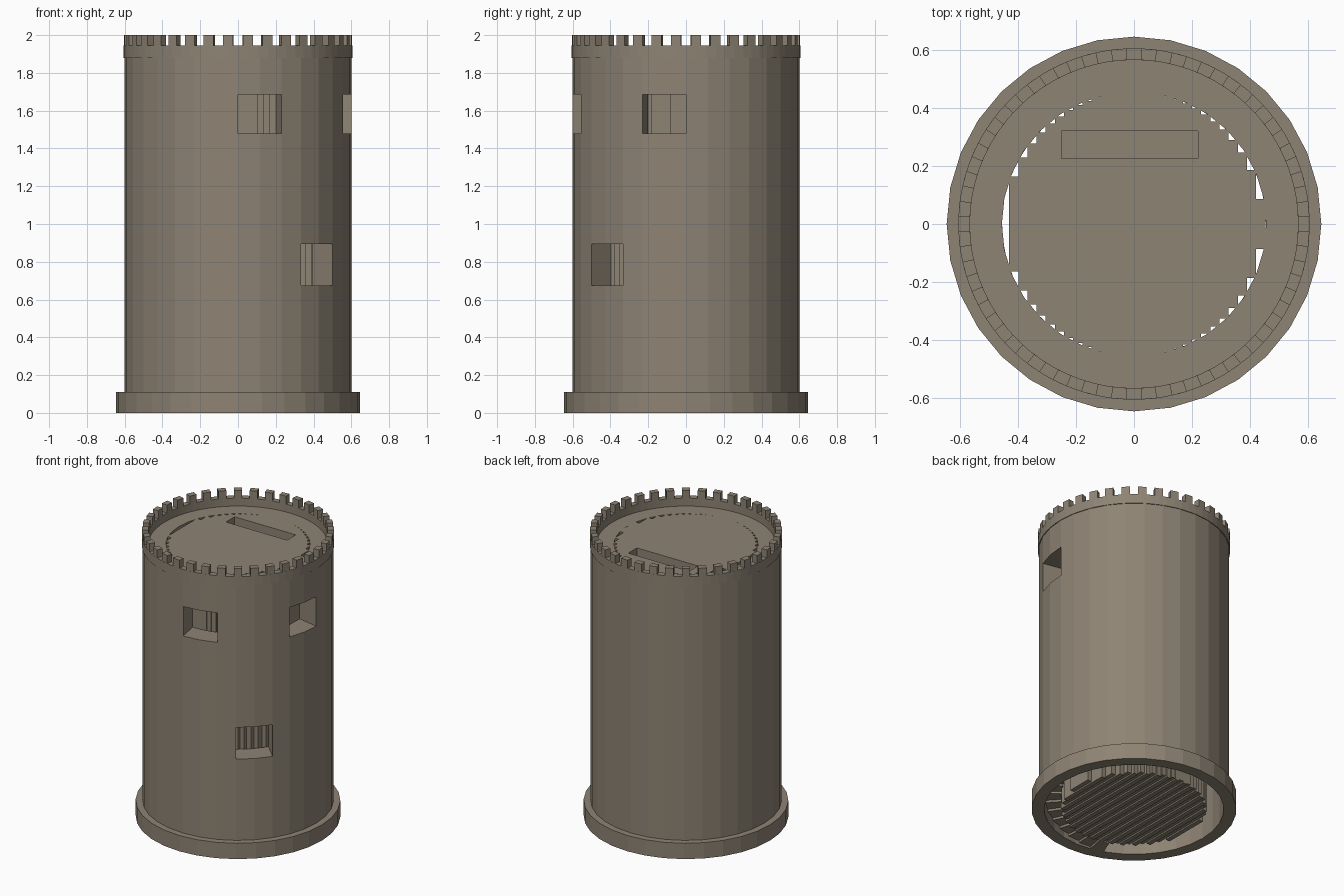
import bpy, bmesh, math
from mathutils import Matrix

old = bpy.data.objects.get("Cube")
if old:
    bpy.data.objects.remove(old, do_unlink=True)

stone = bpy.data.materials.new("warm_grey_stone")
stone.use_nodes = True
COLOUR = (0.27, 0.23, 0.175, 1)
stone.diffuse_color = COLOUR
stone.node_tree.nodes["Principled BSDF"].inputs["Base Color"].default_value = COLOUR


def finish(name, bm):
    bmesh.ops.recalc_face_normals(bm, faces=bm.faces)
    mesh = bpy.data.meshes.new(name)
    bm.to_mesh(mesh)
    bm.free()
    mesh.materials.append(stone)
    obj = bpy.data.objects.new(name, mesh)
    bpy.context.collection.objects.link(obj)
    return obj


def ring_block(bm, r0, r1, z0, z1, a0=0, a1=360, sides=32):
    """Rectangular section swept round z; angles in degrees."""
    closed = a1 - a0 >= 360
    count = sides if closed else sides + 1
    rows = []
    for i in range(count):
        a = math.radians(a0 + (a1 - a0) * i / sides)
        rows.append([bm.verts.new((r * math.cos(a), r * math.sin(a), z))
                     for r, z in ((r0, z0), (r1, z0), (r1, z1), (r0, z1))])
    for i in range(sides):
        p, q = rows[i], rows[(i + 1) % count]
        for k in range(4):
            n = (k + 1) % 4
            bm.faces.new((p[k], p[n], q[n], q[k]))
    if not closed:
        bm.faces.new(rows[0])
        bm.faces.new(rows[-1])


def box(bm, x0, x1, y0, y1, z0, z1, turn=0):
    mat = (Matrix.Rotation(math.radians(turn), 4, 'Z')
           @ Matrix.Translation(((x0 + x1) / 2, (y0 + y1) / 2, (z0 + z1) / 2))
           @ Matrix.Diagonal((x1 - x0, y1 - y0, z1 - z0, 1)))
    bmesh.ops.create_cube(bm, size=1, matrix=mat)


def cut(target, cutter):
    mod = target.modifiers.new("cut", 'BOOLEAN')
    mod.operation = 'DIFFERENCE'
    mod.solver = 'EXACT'
    mod.object = cutter
    cutter.hide_render = True
    cutter.hide_viewport = True
    cutter.display_type = 'WIRE'


WALL, INNER, CORE = 0.602, 0.565, 0.455
DECK, LOFT = 1.89, 0.6

# Tower wall: a thin skirt below, thick masonry above, as one stepped profile
bm = bmesh.new()
profile = [(INNER, 0), (WALL, 0), (WALL, DECK), (CORE, DECK), (CORE, LOFT), (INNER, LOFT)]
rows = []
for i in range(32):
    a = math.tau * i / 32
    rows.append([bm.verts.new((r * math.cos(a), r * math.sin(a), z)) for r, z in profile])
for i in range(32):
    p, q = rows[i], rows[(i + 1) % 32]
    for k in range(6):
        n = (k + 1) % 6
        bm.faces.new((p[k], p[n], q[n], q[k]))
wall = finish("tower_wall", bm)

# Window openings
bm = bmesh.new()
for turn, z0, z1 in ((-78.75, 1.48, 1.685), (-11.25, 1.48, 1.685), (-45, 0.675, 0.895)):
    box(bm, 0.4, 0.8, -0.117, 0.117, z0, z1, turn)
cut(wall, finish("window_cutters", bm))

# Foot ring
bm = bmesh.new()
ring_block(bm, 0.59, 0.645, 0, 0.11)
finish("foot_ring", bm)

# Parapet with merlons
bm = bmesh.new()
ring_block(bm, INNER, 0.605, 1.88, 1.945, sides=72)
finish("parapet", bm)
bm = bmesh.new()
for i in range(36):
    ring_block(bm, INNER, 0.605, 1.944, 2.0, i * 10 + 2.5, i * 10 + 7.5, 1)
finish("merlons", bm)

# Stepped central column, with one outline step per strip
STRIP, R = 0.0315, 0.46
edges = [-0.43 + STRIP * i for i in range(29)]
strips = [(a, b, math.sqrt(R * R - max(abs(a), abs(b)) ** 2))
          for a, b in zip(edges, edges[1:])]
outline = []
for a, b, h in strips:
    outline += [(a, -h), (b, -h)]
for a, b, h in reversed(strips):
    outline += [(b, h), (a, h)]
bm = bmesh.new()
base = bm.faces.new([bm.verts.new((x, y, 0.01)) for x, y in outline])
top = bmesh.ops.extrude_face_region(bm, geom=[base])
bmesh.ops.translate(bm, vec=(0, 0, DECK - 0.01),
                    verts=[v for v in top["geom"] if isinstance(v, bmesh.types.BMVert)])
column = finish("central_column", bm)

# Coin slot in the deck
bm = bmesh.new()
box(bm, -0.25, 0.22, 0.225, 0.32, 1.79, 2.0)
cut(column, finish("slot_cutter", bm))

# Ribs under the column
bm = bmesh.new()
for a, b, h in strips[::2]:
    box(bm, a, b, -h, h, 0, 0.011)
finish("column_ribs", bm)

# Spiral stair between column and wall
bm = bmesh.new()
for i in range(38):
    z = 0.015 * i
    ring_block(bm, CORE, INNER + 0.005, z, z + 0.04, -110 + 9 * i, -101 + 9 * i, 1)
finish("spiral_stair", bm)
